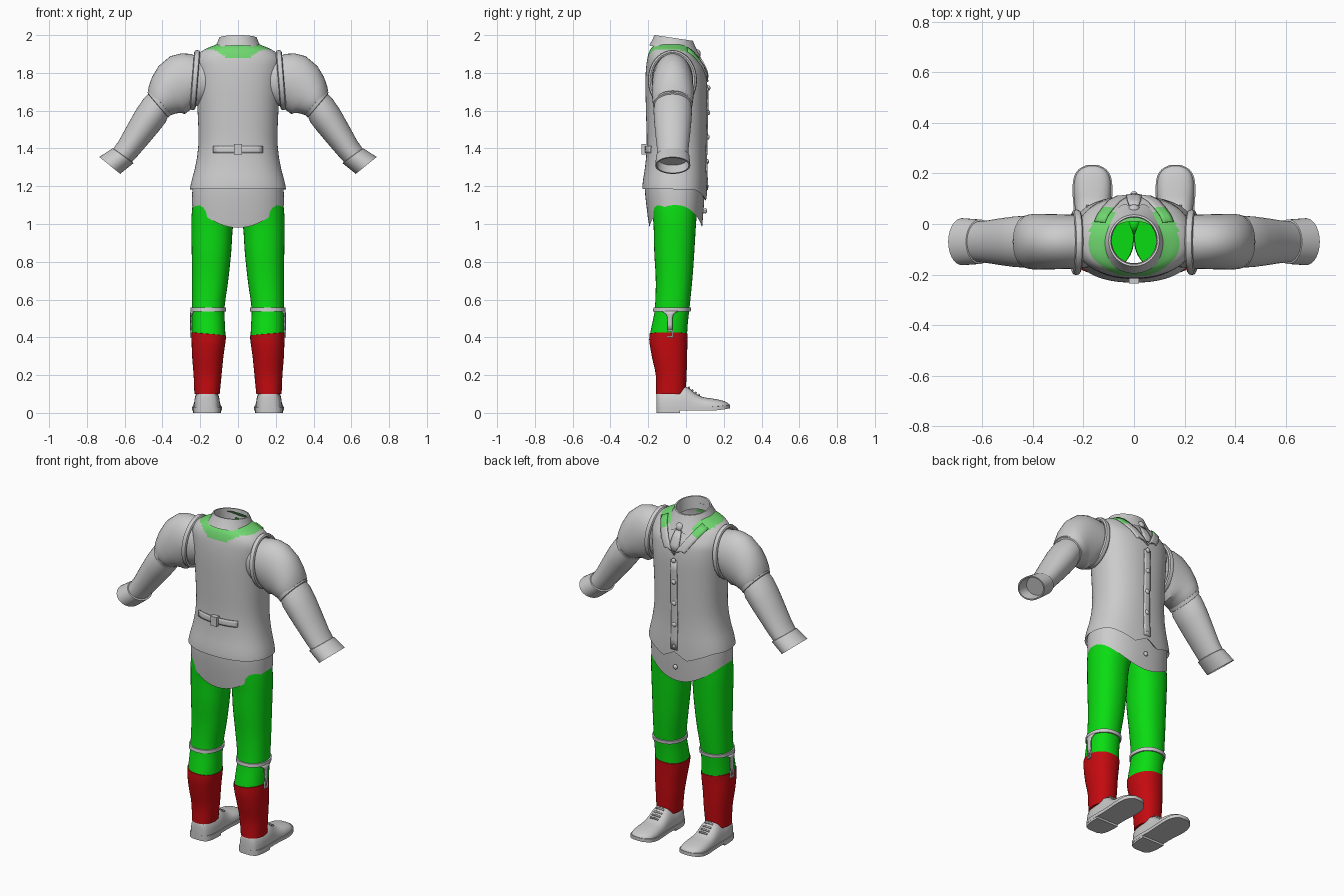
import bpy, bmesh, math
from mathutils import Vector
from mathutils.bvhtree import BVHTree

if "Cube" in bpy.data.objects:
    bpy.data.objects.remove(bpy.data.objects["Cube"])


def material(name, rgb):
    m = bpy.data.materials.new(name)
    m.diffuse_color = (*rgb, 1)
    m.use_nodes = True
    m.node_tree.nodes["Principled BSDF"].inputs["Base Color"].default_value = m.diffuse_color
    return m


GREY = material("cloth_grey", (0.6, 0.6, 0.6))
GREEN = material("trouser_green", (0.003, 0.72, 0.006))
RED = material("sock_red", (0.55, 0.003, 0.005))
PALE = material("collar_green", (0.16, 0.68, 0.16))
trees = {}


def build(name, verts, faces, mat, mirror=False, thick=0, fix=True):
    bm = bmesh.new()
    vs = [bm.verts.new(v) for v in verts]
    for f in faces:
        bm.faces.new([vs[i] for i in f])
    if fix:
        bmesh.ops.recalc_face_normals(bm, faces=bm.faces)
    me = bpy.data.meshes.new(name)
    bm.to_mesh(me)
    trees[name] = BVHTree.FromBMesh(bm)
    bm.free()
    me.materials.append(mat)
    ob = bpy.data.objects.new(name, me)
    bpy.context.collection.objects.link(ob)
    if thick:
        s = ob.modifiers.new("thickness", 'SOLIDIFY')
        s.thickness, s.offset = thick, 0
    if mirror:
        ob.modifiers.new("mirror", 'MIRROR').use_clip = False
    return ob


def loft(name, rings, mat, caps=(True, True), **kw):
    n = len(rings[0])
    faces = [(k*n+i, k*n+(i+1) % n, (k+1)*n+(i+1) % n, (k+1)*n+i)
             for k in range(len(rings)-1) for i in range(n)]
    if caps[0]:
        faces.append(tuple(range(n)))
    if caps[1]:
        faces.append(tuple(range((len(rings)-1)*n, len(rings)*n)))
    return build(name, [p for r in rings for p in r], faces, mat, **kw)


def interp(keys, t):
    """Smooth interpolation of table rows by their first value."""
    def slope(i):
        a, b = keys[max(i-1, 0)], keys[min(i+1, len(keys)-1)]
        return [(q-p)/(b[0]-a[0]) for p, q in zip(a[1:], b[1:])]
    t = min(max(t, keys[0][0]), keys[-1][0])
    i = max(j for j in range(len(keys)-1) if keys[j][0] <= t)
    a, b, h = keys[i], keys[i+1], keys[i+1][0]-keys[i][0]
    s = (t-a[0])/h
    return [p*(1+2*s)*(1-s)**2 + q*s*s*(3-2*s) + h*(m*s*(1-s)**2 - k*s*s*(1-s))
            for p, q, m, k in zip(a[1:], b[1:], slope(i), slope(i+1))]


def sup(a, e):
    c, s = math.cos(a), math.sin(a)
    return math.copysign(abs(c)**(2/e), c), math.copysign(abs(s)**(2/e), s)


def angles(n):
    return [2*math.pi*i/n for i in range(n)]


def drape(name, target, pairs, direction, mat=GREY, lift=0.004, thick=0.008, mirror=False):
    """Lay a strip, given as pairs of edge points, on a surface."""
    d, rows = Vector(direction), []
    for a, b in pairs:
        for s in (0, 0.33, 0.67, 1):
            p = Vector(a).lerp(Vector(b), s)
            hit = trees[target].ray_cast(p - d, d)[0]
            rows.append((hit or p) - d*lift)
    faces = [(4*k+j, 4*k+j+1, 4*k+j+5, 4*k+j+4) for k in range(len(pairs)-1) for j in range(3)]
    return build(name, rows, faces, mat, mirror, thick)


def ball(name, loc, scale):
    bm = bmesh.new()
    bmesh.ops.create_uvsphere(bm, u_segments=12, v_segments=8, radius=1)
    vs = [Vector((v.co.x*scale[0]+loc[0], v.co.y*scale[1]+loc[1], v.co.z*scale[2]+loc[2])) for v in bm.verts]
    fs = [[v.index for v in f.verts] for f in bm.faces]
    bm.free()
    return build(name, vs, fs, GREY)


# Torso profile: height, half width, back, front
TORSO = [(.95, .235, -.19, .085), (1.0, .24, -.2, .09), (1.1, .246, -.213, .098), (1.2, .243, -.222, .103),
         (1.3, .225, -.215, .105), (1.42, .21, -.208, .108), (1.6, .214, -.212, .112), (1.75, .226, -.215, .112),
         (1.82, .232, -.212, .1), (1.87, .228, -.206, .072), (1.905, .205, -.197, .05),
         (1.93, .165, -.185, .03), (1.95, .115, -.165, .015), (1.96, .1, -.155, .01)]


def body(a, z, grow=0):
    hw, yb, yf = interp(TORSO, z)
    c, s = sup(a, 2.3)
    return (c*(hw+grow), (yb+yf)/2 + s*((yf-yb)/2+grow), z)


def vest_hem(a):
    x = abs(math.cos(a))*.25
    if math.sin(a) < 0:
        return 1.185
    return 1.165 - .7*x if x < .06 else 1.123 + .06*min(1, (x-.06)/.15)


def shirt_hem(a):
    return .98 + .12*abs(sup(a, 2.3)[0])**2


# Waistcoat and shirt tail
ring = angles(72)
rows = [[body(a, vest_hem(a)+.02, -.01) for a in ring]]
rows += [[body(a, vest_hem(a)+(1.3-vest_hem(a))*t, .008*(1-t)+.002) for a in ring] for t in (0, .1, .25, .5, .75, 1)]
rows += [[body(a, 1.3+.055*k) for a in ring] for k in range(1, 10)]
rows += [[body(a, 1.81+.0075*k) for a in ring] for k in range(21)]
vest = loft("waistcoat", rows, GREY, (False, False))
vest.data.materials.append(PALE)
for f in vest.data.polygons:
    x, y, z = f.center
    if z > 1.875 and (x/.18)**2 + ((y+.06)/.15)**2 < 1 and y < .05:
        f.material_index = 1
rows = [[body(a, shirt_hem(a)+.05, -.012) for a in ring]]
rows += [[body(a, shirt_hem(a)*(1-t)+1.27*t, -.003) for a in ring] for t in (0, .2, .4, .6, .8, 1)]
loft("shirt_tail", rows, GREY, (False, False))

# Shirt collar with folded points
rows = []
for r, base, k in ((.088, 1.91, 0), (.09, 1.95, .5), (.092, 1.985, 1), (.1, 1.985, 1), (.112, 1.955, .6), (.128, 1.925, .2)):
    row = []
    for a in angles(48):
        y = -.065 + math.sin(a)*r*1.02
        z = base - .15*(y+.065)
        if r > .12:
            off = abs(math.cos(a)) if math.sin(a) > 0 else 1
            z -= max(0, 1-abs(off-.35)/.35)*.035
            y += max(0, 1-abs(off-.35)/.35)*.022
        row.append((math.cos(a)*r, y, z))
    rows.append(row)
loft("shirt_collar", rows, GREY, (False, False))
build("collar_lining", [(-.022, .01, 1.925), (.022, .01, 1.925), (0, -.05, 1.905)], [(0, 2, 1)], GREEN, thick=.004)

# Lapels, necktie, front edge, buttons
path = [(.0, 1.745), (.03, 1.79), (.06, 1.835), (.085, 1.875), (.105, 1.905), (.118, 1.925)]
lapel = drape("lapel", "waistcoat", [((x-.004, 0, z+.008), (x+.038, 0, z-.012 if x else z+.04)) for x, z in path],
              (0, -1, 0), mirror=True)
lapel.data.materials.append(PALE)
for f in lapel.data.polygons:
    f.material_index = int(f.center.z > 1.865)
drape("necktie", "waistcoat", [((-w, 0, z), (w, 0, z)) for w, z in ((.012, 1.775), (.03, 1.81), (.026, 1.85), (.018, 1.885))],
      (0, -1, 0), lift=.008)
ball("necktie_knot", (0, .058, 1.9), (.024, .02, .026))
drape("front_edge", "waistcoat", [((-.02, 0, 1.18+.06*k), (.022, 0, 1.18+.06*k)) for k in range(10)], (0, -1, 0), lift=.002)
for i, z in enumerate((1.72, 1.59, 1.46, 1.33, 1.2, 1.07)):
    ball(f"button_{i+1}", (0, body(math.pi/2, z)[1]+.006, z), (.014, .01, .014))

# Back cinch strap and buckle
drape("back_strap", "waistcoat", [((.13-.026*k, 0, 1.377), (.13-.026*k, 0, 1.413)) for k in range(11)], (0, 1, 0))
loft("strap_buckle", [[(x, y, z) for x, z in ((-.02, 1.368), (.02, 1.368), (.02, 1.424), (-.02, 1.424))]
                      for y in (-.2, -.235)], GREY)


# Sleeves: sections as x, z, tilt, half height, half depth
def tube(name, sections, caps, n=36):
    rings = []
    for x, z, tilt, h, d in sections:
        t = math.radians(tilt)
        rings.append([(x + h*math.sin(t)*math.cos(a), -.07 + d*math.sin(a), z + h*math.cos(t)*math.cos(a))
                      for a in angles(n)])
    return loft(name, rings, GREY, caps, mirror=True)


tube("upper_sleeve", [(.17, 1.765, 0, .125, .1), (.235, 1.757, 0, .138, .106), (.25, 1.755, 2, .146, .107),
                      (.285, 1.748, 6, .156, .108), (.32, 1.735, 14, .158, .109), (.36, 1.712, 26, .138, .11),
                      (.39, 1.682, 34, .116, .11), (.41, 1.655, 39, .098, .108), (.422, 1.64, 40, .086, .1)], (True, True))
tube("sleeve_band", [(.41, 1.648, 40, .08, .09), (.412, 1.645, 40, .088, .106), (.424, 1.63, 40, .086, .104),
                     (.427, 1.626, 40, .07, .09)], (True, True))
tube("lower_sleeve", [(.415, 1.64, 40, .076, .095), (.44, 1.603, 42, .086, .102), (.48, 1.548, 45, .083, .099),
                      (.53, 1.475, 48, .074, .092), (.58, 1.402, 52, .064, .084), (.62, 1.352, 53, .06, .08)], (True, True))
tube("cuff", [(.607, 1.365, 54, .056, .075), (.609, 1.361, 54, .068, .088), (.679, 1.31, 51, .071, .093),
              (.679, 1.31, 51, .063, .085), (.63, 1.347, 53, .059, .08)], (True, True))

# Armhole edging
edge = []
for a in angles(40):
    c, s = math.cos(a), math.sin(a)
    mid = Vector((.228 - .012*c, -.072 + .118*s, 1.762 + .147*c))
    out = Vector((0, s, c))
    edge.append([mid + out*.012*math.cos(b) + Vector((.016*math.sin(b), 0, 0)) for b in angles(8)])
edge.append(edge[0])
loft("armhole_edge", edge, GREY, (False, False), mirror=True)

# Legs: height, inner, outer, back, front
LEG = [(.1, .1, .228, -.155, -.005), (.2, .09, .232, -.157, .0), (.3, .08, .24, -.178, .003), (.4, .067, .243, -.192, .005),
       (.48, .07, .243, -.177, .01), (.55, .072, .243, -.165, .018), (.7, .052, .243, -.16, .033), (.85, .036, .245, -.168, .044),
       (1.0, .025, .247, -.172, .053), (1.08, .002, .243, -.18, .06), (1.2, .002, .225, -.18, .07)]


def leg_ring(z, grow=0, dip=0, n=36):
    xi, xo, yb, yf = interp(LEG, z)
    ring = []
    for a in angles(n):
        c, s = sup(a, 2.2)
        ring.append(((xi+xo)/2 + c*((xo-xi)/2+grow), (yb+yf)/2 + s*((yf-yb)/2+grow), z + dip*math.cos(a)))
    return ring


loft("trouser_leg", [leg_ring(.41+.0395*k) for k in range(21)], GREEN, mirror=True)
loft("sock", [leg_ring(.1+.032*k, .003) for k in range(10)] + [leg_ring(.418, .003, .008), leg_ring(.42, -.006, .008)],
     RED, mirror=True)
loft("garter_band", [leg_ring(.538, -.004), leg_ring(.538, .008), leg_ring(.558, .008), leg_ring(.558, -.004)], GREY, mirror=True)
drape("garter_strap", "trouser_leg", [((0, -.085-w, z), (0, -.085+w, z)) for w, z in
      ((.045, .54), (.02, .522), (.013, .505), (.012, .47), (.012, .44))], (-1, 0, 0), mirror=True, lift=.006)
for w, y0, y1, z0, z1 in (("top", -.1, -.07, .432, .44), ("bottom", -.1, -.07, .398, .406),
                          ("back", -.1, -.094, .4, .44), ("front", -.076, -.07, .4, .44)):
    loft("clasp_" + w, [[(x, y0, z0), (x, y1, z0), (x, y1, z1), (x, y0, z1)] for x in (.235, .254)], GREY, mirror=True)

# Shoes: position, half width, top height
SHOE = [(-.157, .028, .1), (-.147, .05, .12), (-.1, .066, .125), (-.03, .069, .13), (0, .068, .142), (.03, .068, .118),
        (.08, .071, .087), (.14, .074, .076), (.19, .067, .066), (.218, .048, .055), (.232, .02, .042)]
rows = []
for k in range(27):
    y = -.157 + .389*(.5-.5*math.cos(math.pi*k/26))
    w, top = interp(SHOE, y)
    rows.append([(.164 + w*sup(a, 2.6)[0], y, .026 + (top-.026)*abs(sup(a, 2.6)[1])) for a in [math.pi*i/18 for i in range(19)]])
loft("shoe_upper", rows, GREY, mirror=True)


def sole(name, ys, z0, z1, grow):
    half = [(interp(SHOE, y)[0]+grow, y) for y in ys]
    line = [(.164+w, y) for w, y in half] + [(.164-w, y) for w, y in reversed(half)]
    lift = lambda y: .012*max(0, (y-.12)/.11)**2
    loft(name, [[(x, y, z+lift(y)) for x, y in line] for z in (z0, z1)], GREY, mirror=True)


sole("shoe_sole", [-.157+.0156*k for k in range(26)], .012, .032, .005)
sole("shoe_heel", [-.157+.0125*k for k in range(11)], 0, .02, .004)
for i, y in enumerate((.012, .03, .048, .066)):
    drape(f"shoelace_{i+1}", "shoe_upper", [((.164+x, y, .0), (.164+x, y+.007, .0)) for x in (-.026, -.013, 0, .013, .026)],
          (0, 0, -1), mirror=True)

# Shading
bpy.ops.object.select_all(action='SELECT')
bpy.context.view_layer.objects.active = vest
bpy.ops.object.shade_smooth_by_angle(angle=math.radians(40))
